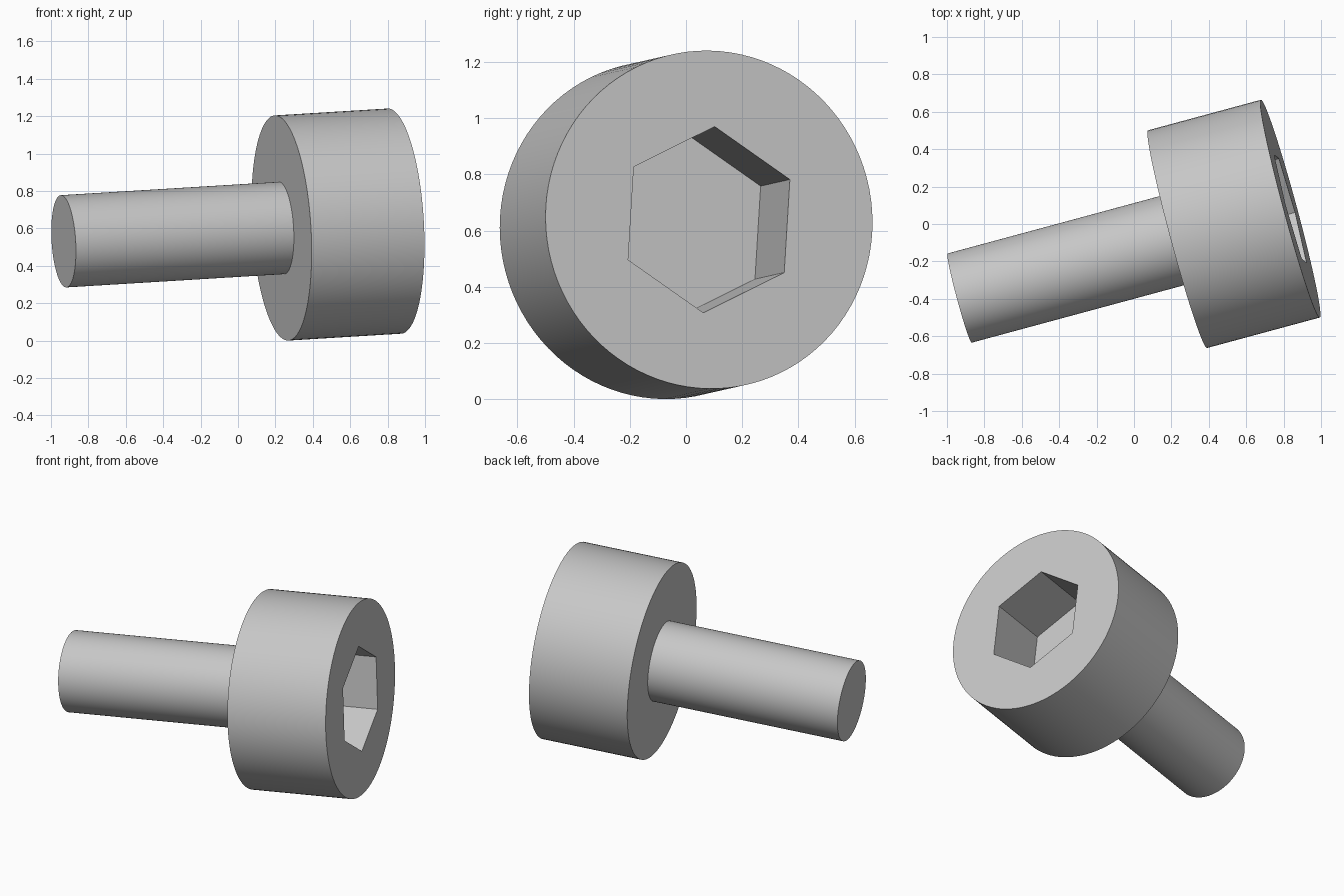
import bpy, bmesh, math
from mathutils import Matrix, Vector

cube = bpy.data.objects.get("Cube")
if cube:
    bpy.data.objects.remove(cube, do_unlink=True)

# Main sizes, measured along the bolt axis from the shaft tip
SIDES = 96
SHAFT_R, HEAD_R, SOCKET_R = 0.247, 0.603, 0.333
HEAD_START, HEAD_END, SOCKET_DEPTH = 1.209, 1.835, 0.40

# Tilted frame: z along the bolt, x towards one socket corner
axis = Vector((1.768, 0.478, 0.108)).normalized()
corner = Vector((-0.026, 0.02, 0.33))
corner = (corner - axis * corner.dot(axis)).normalized()
frame = Matrix((corner, axis.cross(corner), axis)).transposed().to_4x4()
frame.translation = Vector((0.836, 0.082, 0.639)) - axis * HEAD_END

# Single grey metal
steel = bpy.data.materials.new("grey steel")
steel.use_nodes = True
grey = (0.57, 0.57, 0.57, 1)
steel.diffuse_color = grey
steel.node_tree.nodes["Principled BSDF"].inputs["Base Color"].default_value = grey


def ring(bm, radius, z, hexagon=False):
    """Ring of points, round or pressed onto a hexagon."""
    points = []
    for i in range(SIDES):
        a = math.tau * i / SIDES
        r = radius
        if hexagon:
            r *= math.cos(math.pi / 6) / math.cos(a % (math.pi / 3) - math.pi / 6)
        points.append(bm.verts.new((r * math.cos(a), r * math.sin(a), z)))
    return points


def loft(name, sections, cap_first=False, cap_last=False):
    """Skin a series of rings and place the part on the tilted axis."""
    bm = bmesh.new()
    rings = [ring(bm, *s) for s in sections]
    for low, high in zip(rings, rings[1:]):
        for i in range(SIDES):
            j = (i + 1) % SIDES
            bm.faces.new((low[i], low[j], high[j], high[i]))
    if cap_first:
        bm.faces.new(rings[0][::-1])
    if cap_last:
        bm.faces.new(rings[-1])
    bm.transform(frame)
    mesh = bpy.data.meshes.new(name)
    bm.to_mesh(mesh)
    bm.free()
    mesh.materials.append(steel)
    obj = bpy.data.objects.new(name, mesh)
    bpy.context.collection.objects.link(obj)
    bpy.ops.object.select_all(action='DESELECT')
    obj.select_set(True)
    bpy.context.view_layer.objects.active = obj
    bpy.ops.object.shade_smooth_by_angle(angle=math.radians(30))
    return obj


# Plain shaft, open where it meets the head
loft("shaft", [(SHAFT_R, 0), (SHAFT_R, HEAD_START)], cap_first=True)

# Head: underside, side wall, outer face, socket wall and socket floor
loft("head", [
    (SHAFT_R, HEAD_START),
    (HEAD_R, HEAD_START),
    (HEAD_R, HEAD_END),
    (SOCKET_R, HEAD_END, True),
    (SOCKET_R, HEAD_END - SOCKET_DEPTH, True),
], cap_last=True)
